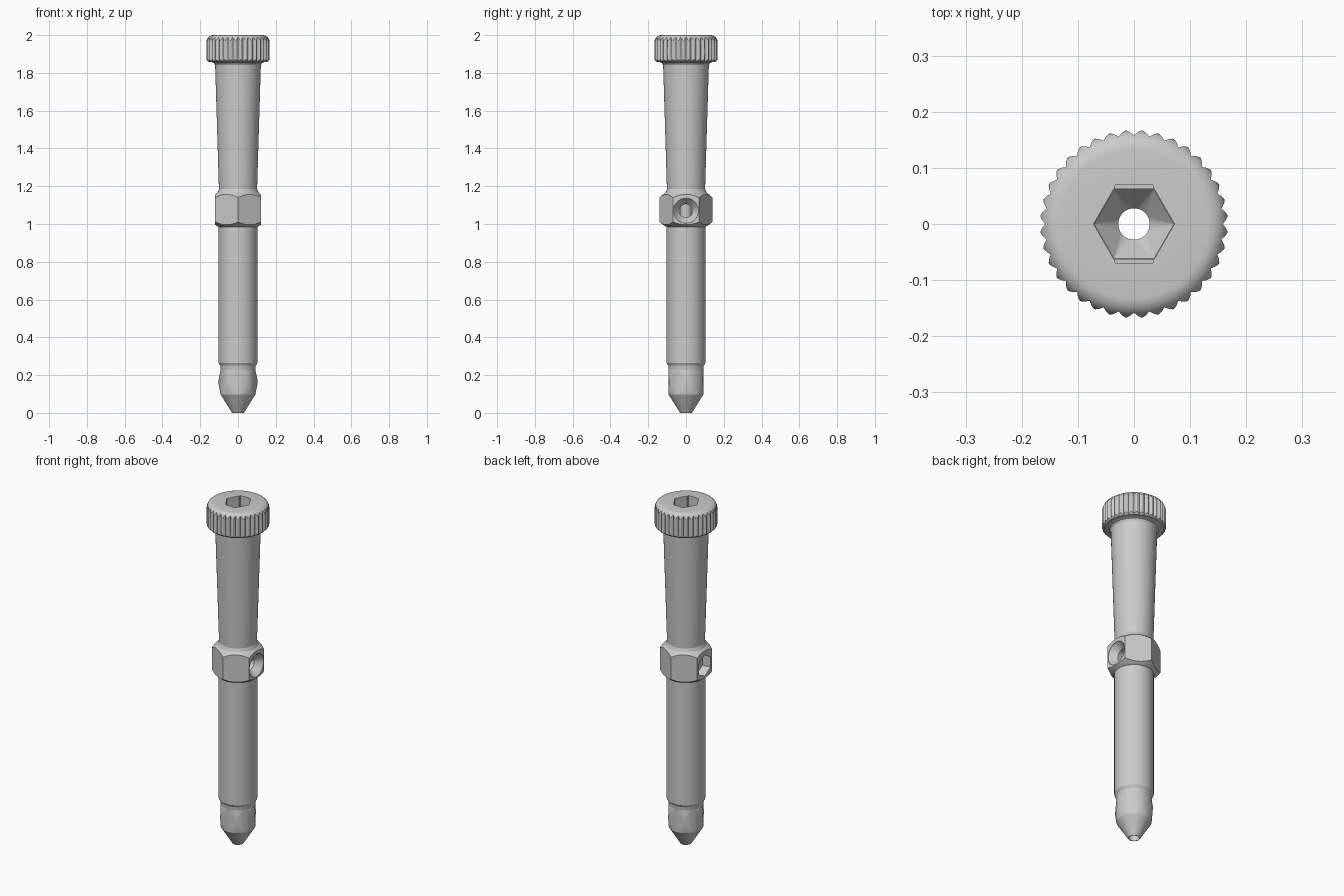
import bpy, bmesh
from math import pi, cos, sin, radians
from mathutils import Matrix, Vector

cube = bpy.data.objects.get("Cube")
if cube:
    bpy.data.objects.remove(cube, do_unlink=True)

steel = bpy.data.materials.new("plain_grey")
steel.use_nodes = True
GREY = (0.6, 0.6, 0.6, 1)
steel.diffuse_color = GREY
steel.node_tree.nodes["Principled BSDF"].inputs["Base Color"].default_value = GREY

SEG = 72
BORE = 0.028
HOLE_Z = 1.07


def ring(r, z, n=SEG, turn=0.0):
    return [Vector((r * cos(turn + 2 * pi * i / n), r * sin(turn + 2 * pi * i / n), z))
            for i in range(n)]


def finish(name, bm):
    bmesh.ops.recalc_face_normals(bm, faces=bm.faces)
    mesh = bpy.data.meshes.new(name)
    bm.to_mesh(mesh)
    bm.free()
    mesh.materials.append(steel)
    ob = bpy.data.objects.new(name, mesh)
    bpy.context.collection.objects.link(ob)
    return ob


def loft(name, rings, matrix=None):
    """Closed solid through matching rings of points."""
    bm = bmesh.new()
    rows = [[bm.verts.new(p) for p in r] for r in rings]
    n = len(rows[0])
    for a, b in zip(rows, rows[1:]):
        for i in range(n):
            j = (i + 1) % n
            bm.faces.new((a[i], a[j], b[j], b[i]))
    bm.faces.new(rows[0])
    bm.faces.new(rows[-1])
    if matrix:
        bm.transform(matrix)
    return finish(name, bm)


def lathe(name, profile, matrix=None):
    return loft(name, [ring(r, z) for r, z in profile], matrix)


def hull(name, points):
    bm = bmesh.new()
    for p in points:
        bm.verts.new(p)
    res = bmesh.ops.convex_hull(bm, input=bm.verts)
    junk = {v for v in res["geom_interior"] if isinstance(v, bmesh.types.BMVert)}
    bmesh.ops.delete(bm, geom=list(junk), context='VERTS')
    return finish(name, bm)


def carve(ob, cutters, op='DIFFERENCE'):
    """Apply booleans and discard the cutters."""
    for c in cutters:
        m = ob.modifiers.new("carve", 'BOOLEAN')
        m.operation, m.solver, m.object = op, 'EXACT', c
    dg = bpy.context.evaluated_depsgraph_get()
    mesh = bpy.data.meshes.new_from_object(ob.evaluated_get(dg))
    ob.modifiers.clear()
    ob.data = mesh
    for c in cutters:
        bpy.data.objects.remove(c, do_unlink=True)


def bore():
    return lathe("bore_cutter", [(BORE, -0.1), (BORE, 2.1)])


# Knurled head: rounded drum intersected with a fluted prism
arc = [(0.132 + 0.035 * sin(radians(a)), 1.965 + 0.035 * cos(radians(a)))
       for a in range(90, -1, -15)]
head = lathe("knurled_head", [(0.121, 1.842), (0.127, 1.852), (0.138, 1.857),
                              (0.155, 1.858), (0.167, 1.87)] + arc)
TEETH = 36
steps = (0.158, 0.164, 0.168, 0.164)
flutes = []
for z in (1.8, 2.05):
    pts = ring(1, z, TEETH * len(steps))
    for i, p in enumerate(pts):
        p.xy *= steps[i % len(steps)]
    flutes.append(pts)
carve(head, [loft("flute_cutter", flutes)], 'INTERSECT')

# Hexagonal drive socket with side slots and a funnel floor
socket = loft("socket_cutter", [ring(0.072, 1.9, 6), ring(0.072, 2.05, 6)])
funnel = hull("funnel_cutter", ring(0.072, 1.901, 6) + ring(BORE, 1.855))
bm = bmesh.new()
bmesh.ops.create_cube(bm, size=1, matrix=Matrix.LocRotScale(
    (0, 0, 1.98), None, (0.068, 0.139, 0.15)))
slot = finish("slot_cutter", bm)
carve(head, [socket, slot, funnel, bore()])

# Tapered upper shaft and straight lower shaft
upper_shaft = lathe("upper_shaft", [(0.101, 1.185), (0.121, 1.842)])
lower_shaft = lathe("lower_shaft", [(0.092, 0.23), (0.094, 0.25), (0.103, 0.265), (0.103, 0.985)])

# Hexagonal collar with turned chamfers
collar = lathe("hex_collar", [(0.103, 0.985), (0.113, 0.99), (0.142, 1.012), (0.142, 1.138),
                              (0.121, 1.157), (0.109, 1.167), (0.101, 1.185)])
carve(collar, [loft("hex_cutter", [ring(0.14, z, 6, pi / 6) for z in (0.9, 1.3)])], 'INTERSECT')

# Cross hole: countersunk on one side, hexagonal pocket on the other
side = Matrix.Translation((0, 0, HOLE_Z)) @ Matrix.Rotation(pi / 2, 4, 'Y')
cross_hole = lathe("cross_cutter", [(0.035, -0.3), (0.035, 0.3)], side)
countersink = lathe("countersink_cutter", [(0.034, 0.08), (0.066, 0.119), (0.068, 0.15)], side)
pocket = loft("pocket_cutter", [ring(0.062, z, 6) for z in (-0.2, -0.07)], side)
carve(collar, [cross_hole, countersink, pocket, bore()])

# Six pointed detents around the lower end
detents = hull("detent_section",
               ring(0.092, 0.097) + ring(0.105, 0.165, 6) + ring(0.092, 0.23))

# Conical tip
tip = lathe("conical_tip", [(0.031, 0), (0.092, 0.097)])

for part in (upper_shaft, lower_shaft, detents, tip):
    carve(part, [bore()])

# Smooth round surfaces, keep the creases
parts = [head, upper_shaft, collar, lower_shaft, detents, tip]
bpy.ops.object.select_all(action='DESELECT')
for part in parts:
    part.select_set(True)
bpy.context.view_layer.objects.active = head
bpy.ops.object.shade_smooth_by_angle(angle=radians(25))
